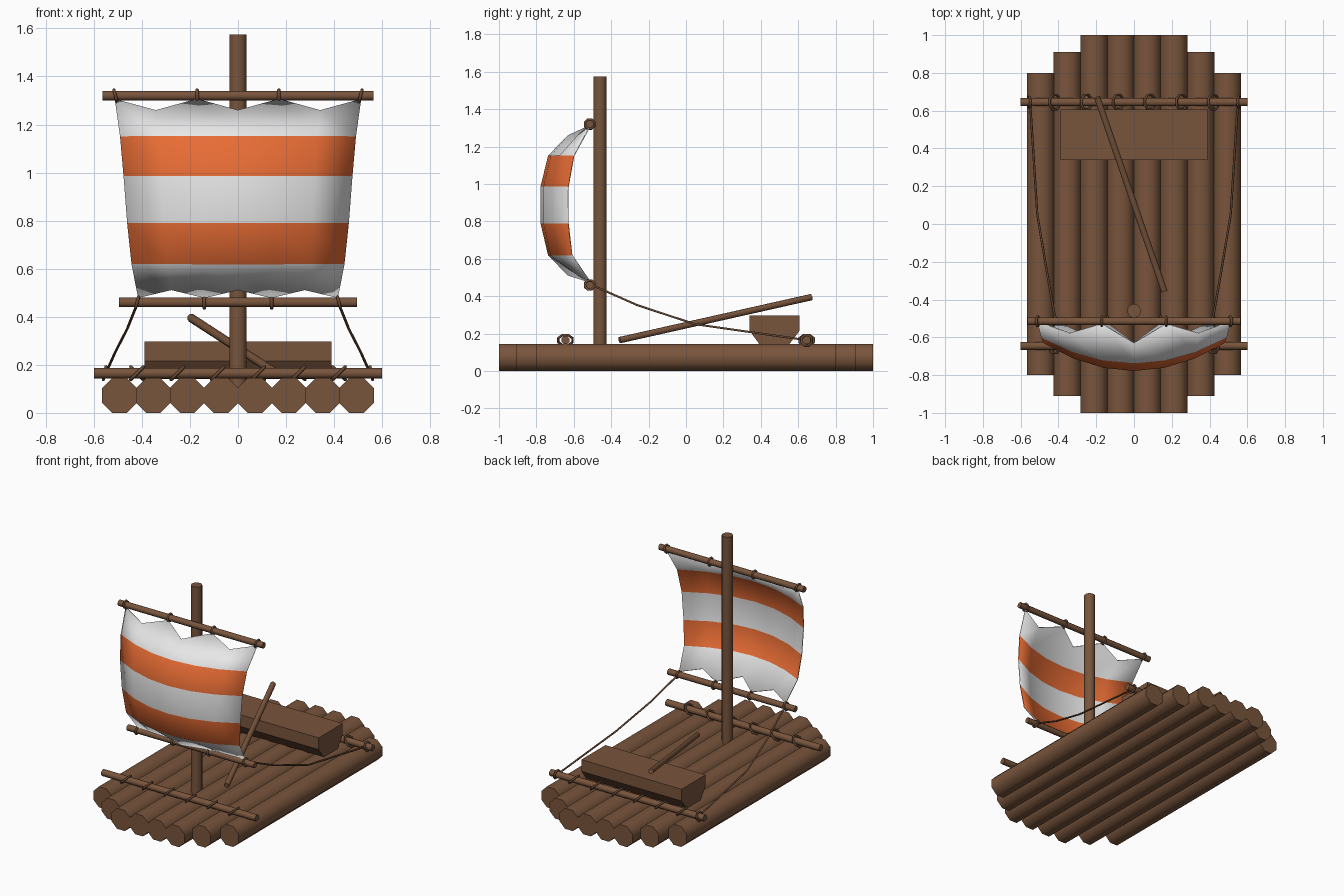
import bpy
import bmesh
from math import pi, cos, radians
from mathutils import Matrix, Vector

cube = bpy.data.objects.get("Cube")
if cube:
    bpy.data.objects.remove(cube)


def material(name, rgb):
    m = bpy.data.materials.new(name)
    m.use_nodes = True
    m.diffuse_color = (*rgb, 1)
    m.node_tree.nodes["Principled BSDF"].inputs["Base Color"].default_value = (*rgb, 1)
    return m


WOOD = material("brown wood", (0.19, 0.09, 0.045))
ROPE = material("dark rope", (0.14, 0.068, 0.036))
CLOTH = material("white cloth", (0.8, 0.8, 0.8))
STRIPE = material("orange cloth", (0.8, 0.15, 0.035))


def finish(name, bm, mats, angle=50):
    bmesh.ops.recalc_face_normals(bm, faces=bm.faces)
    mesh = bpy.data.meshes.new(name)
    bm.to_mesh(mesh)
    bm.free()
    for m in mats:
        mesh.materials.append(m)
    obj = bpy.data.objects.new(name, mesh)
    bpy.context.collection.objects.link(obj)
    bpy.ops.object.select_all(action="DESELECT")
    obj.select_set(True)
    bpy.context.view_layer.objects.active = obj
    bpy.ops.object.shade_smooth_by_angle(angle=radians(angle))
    return obj


def pole(name, a, b, radius, sides=8):
    a, b = Vector(a), Vector(b)
    bm = bmesh.new()
    turn = (b - a).to_track_quat("Z", "Y").to_matrix().to_4x4()
    bmesh.ops.create_cone(bm, cap_ends=True, segments=sides, radius1=radius, radius2=radius,
                          depth=(b - a).length,
                          matrix=Matrix.Translation((a + b) / 2) @ turn @ Matrix.Rotation(pi / sides, 4, "Z"))
    return finish(name, bm, [WOOD])


def rope(name, points, radius, closed=False):
    curve = bpy.data.curves.new(name, "CURVE")
    curve.dimensions = "3D"
    curve.bevel_depth = radius
    curve.bevel_resolution = 1
    spline = curve.splines.new("POLY")
    spline.points.add(len(points) - 1)
    for p, co in zip(spline.points, points):
        p.co = (*co, 1)
    spline.use_cyclic_u = closed
    curve.use_fill_caps = True
    curve.materials.append(ROPE)
    obj = bpy.data.objects.new(name, curve)
    bpy.context.collection.objects.link(obj)


def lashing(name, centre, radius, tilt):
    # Octagonal rope loop around a pole that runs along x
    turn = Matrix.Rotation(tilt, 3, "Y")
    loop = [Vector(centre) + turn @ (Matrix.Rotation((i + 0.5) * pi / 4, 3, "X") @ Vector((0, radius, 0)))
            for i in range(8)]
    rope(name, loop, 0.007, True)


# Deck logs, longest in the middle
LOG = 0.0725
for i in range(8):
    x = (i - 3.5) * 0.141
    half = (1, 1, 0.91, 0.8)[int(abs(i - 3.5))]
    pole(f"deck_log_{i + 1}", (x, -half, LOG), (x, half, LOG), LOG / cos(pi / 8))

# Cross beams with slanted lashings
for side, y in (("front", -0.645), ("back", 0.645)):
    pole(f"{side}_cross_beam", (-0.6, y, 0.165), (0.6, y, 0.165), 0.023)
    for i in range(6):
        lashing(f"{side}_beam_lashing_{i + 1}", ((i - 2.5) * 0.168, y, 0.165), 0.041,
                pi / 4 if y < 0 else -pi / 4)

# Mast and yards
YARD_Y = -0.515
pole("mast", (0, -0.46, 0.1), (0, -0.46, 1.575), 0.036, 16)
for name, z, half, tie in (("upper", 1.32, 0.563, 0.51), ("lower", 0.46, 0.495, 0.42)):
    pole(f"{name}_yard", (-half, YARD_Y, z), (half, YARD_Y, z), 0.021)
    for i, u in enumerate((-1, -1 / 3, 1 / 3, 1)):
        slant = 0.25 * u if abs(u) == 1 else 0
        lashing(f"{name}_yard_tie_{i + 1}", (tie * u, YARD_Y, z), 0.027,
                slant if z > 1 else -slant)

# Sail rows: height, half width, edge y, centre y
ROWS = [(1.305, 0.512, -0.515, -0.53), (1.15, 0.49, -0.6, -0.735),
        (0.985, 0.475, -0.63, -0.775), (0.79, 0.46, -0.63, -0.775),
        (0.62, 0.442, -0.61, -0.735), (0.48, 0.415, -0.515, -0.53)]
bm = bmesh.new()
grid = []
for r, (z, w, edge, mid) in enumerate(ROWS):
    line = []
    for i in range(7):
        u = (i - 3) / 3
        y = edge + (mid - edge) * (1 - u * u)
        h = z
        if r in (0, 5) and i % 2:
            # Scalloped edge sags between the ties
            y -= 0.1 if i == 3 else 0.055
            h += -0.047 if r == 0 else 0.033
        line.append(bm.verts.new((u * w, y, h)))
    grid.append(line)
for r in range(5):
    for i in range(6):
        f = bm.faces.new((grid[r][i], grid[r][i + 1], grid[r + 1][i + 1], grid[r + 1][i]))
        f.material_index = r % 2
sail = finish("sail", bm, [CLOTH, STRIPE], 40)
thick = sail.modifiers.new("thickness", "SOLIDIFY")
thick.thickness = 0.006
thick.offset = 0

# Half-log bench
PROFILE = [(0.34, 0.297), (0.34, 0.215), (0.395, 0.14), (0.55, 0.14), (0.607, 0.215), (0.607, 0.297)]
bm = bmesh.new()
base = bm.faces.new([bm.verts.new((-0.39, y, z)) for y, z in PROFILE])
made = bmesh.ops.extrude_face_region(bm, geom=[base], use_keep_orig=True)["geom"]
bmesh.ops.translate(bm, vec=(0.78, 0, 0), verts=[v for v in made if isinstance(v, bmesh.types.BMVert)])
finish("bench", bm, [WOOD], 30)

# Steering pole
pole("steering_pole", (0.16, -0.355, 0.165), (-0.195, 0.67, 0.395), 0.018)

# Ropes from the lower yard to the back beam
for side, s in (("left", 1), ("right", -1)):
    rope(f"{side}_sail_rope", [(s * 0.415, -0.515, 0.465), (s * 0.46, -0.26, 0.352),
                               (s * 0.512, 0.05, 0.25), (s * 0.55, 0.645, 0.165)], 0.006)
    lashing(f"{side}_rope_knot", (s * 0.555, 0.645, 0.165), 0.03, -s * 0.2)
